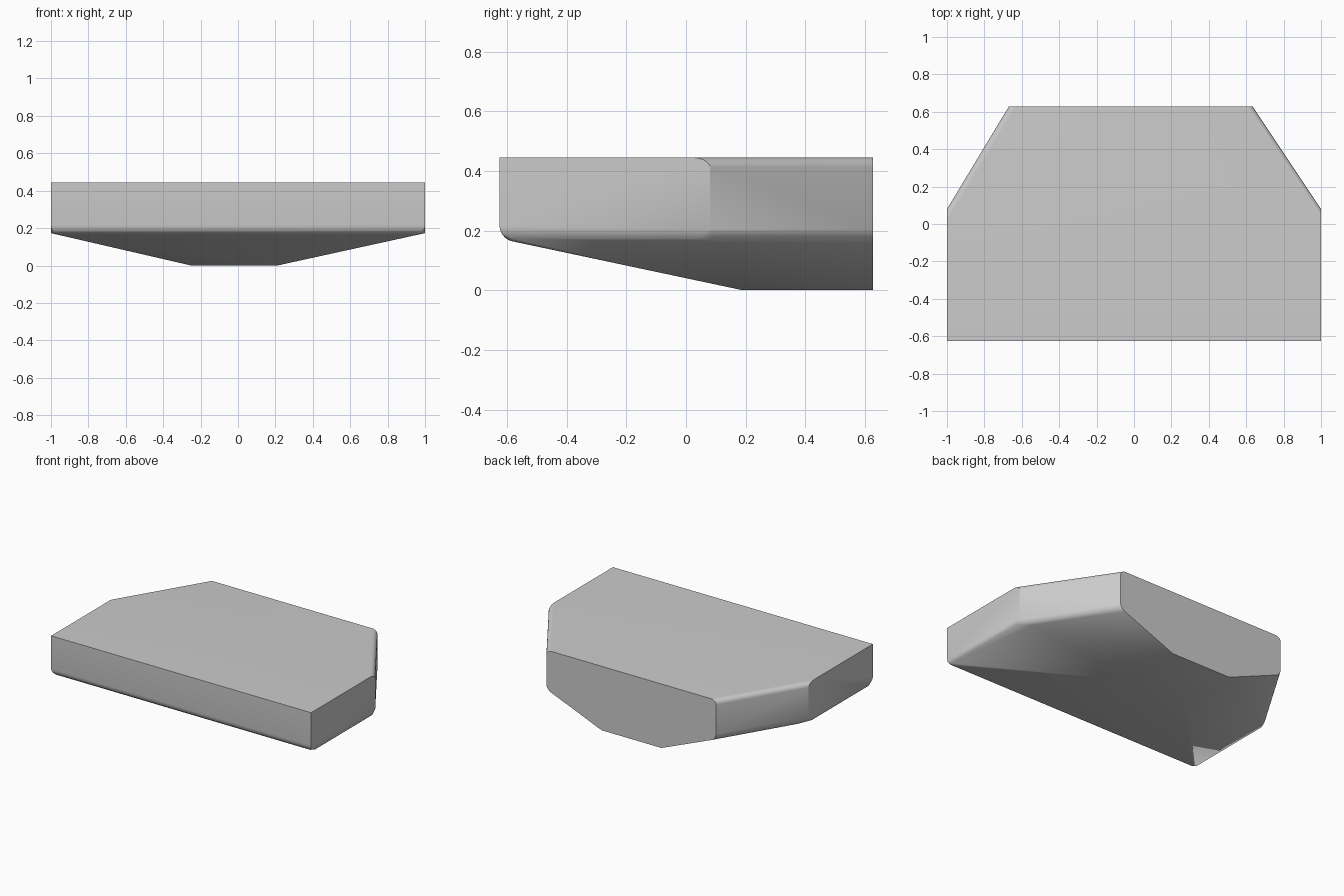
import bpy, bmesh, math

cube = bpy.data.objects.get("Cube")
if cube:
    bpy.data.objects.remove(cube)

# Single grey material
grey = bpy.data.materials.new("light grey")
grey.use_nodes = True
colour = (0.6, 0.6, 0.6, 1)
grey.diffuse_color = colour
grey.node_tree.nodes["Principled BSDF"].inputs["Base Color"].default_value = colour

TOP, RIM, FRONT, BACK = 0.445, 0.173, -0.625, 0.627

# Slab outline with cut rear corners, and the small flat keel beneath it
outline = [(-1, FRONT), (1, FRONT), (1, 0.08), (0.635, BACK), (-0.67, BACK), (-1, 0.08)]
keel = [(-0.25, 0.19), (0.21, 0.19), (0.21, BACK), (-0.25, BACK)]

bm = bmesh.new()
for points, z in ((outline, TOP), (outline, RIM), (keel, 0)):
    for x, y in points:
        bm.verts.new((x, y, z))
bmesh.ops.convex_hull(bm, input=bm.verts[:])
bmesh.ops.dissolve_limit(bm, angle_limit=math.radians(0.5), verts=bm.verts[:], edges=bm.edges[:])


def edges_where(test):
    """Level edges on the slab rim whose midpoint passes the test."""
    found = []
    for e in bm.edges:
        a, b = (v.co for v in e.verts)
        mid = (a + b) / 2
        if abs(a.z - b.z) < 0.001 and mid.z > 0.1 and test(a, b, mid):
            found.append(e)
    return found


def round_edges(edges, radius):
    bmesh.ops.bevel(bm, geom=edges, offset=radius, segments=5, profile=0.5,
                    affect='EDGES', clamp_overlap=True)


# Rounded front lower edge
round_edges(edges_where(lambda a, b, m: m.y < FRONT + 0.01 and m.z < 0.3), 0.042)
# Rounded upper and lower edges of the cut corners
round_edges(edges_where(lambda a, b, m: 0.2 < m.y < 0.5 and 0.7 < abs(m.x) < 0.95), 0.033)
bmesh.ops.recalc_face_normals(bm, faces=bm.faces[:])

mesh = bpy.data.meshes.new("slab_body")
bm.to_mesh(mesh)
bm.free()
mesh.materials.append(grey)
body = bpy.data.objects.new("slab_body", mesh)
bpy.context.collection.objects.link(body)

# Smooth the rounded edges and shallow keel ridges
bpy.ops.object.select_all(action='DESELECT')
body.select_set(True)
bpy.context.view_layer.objects.active = body
bpy.ops.object.shade_smooth_by_angle(angle=math.radians(28))
